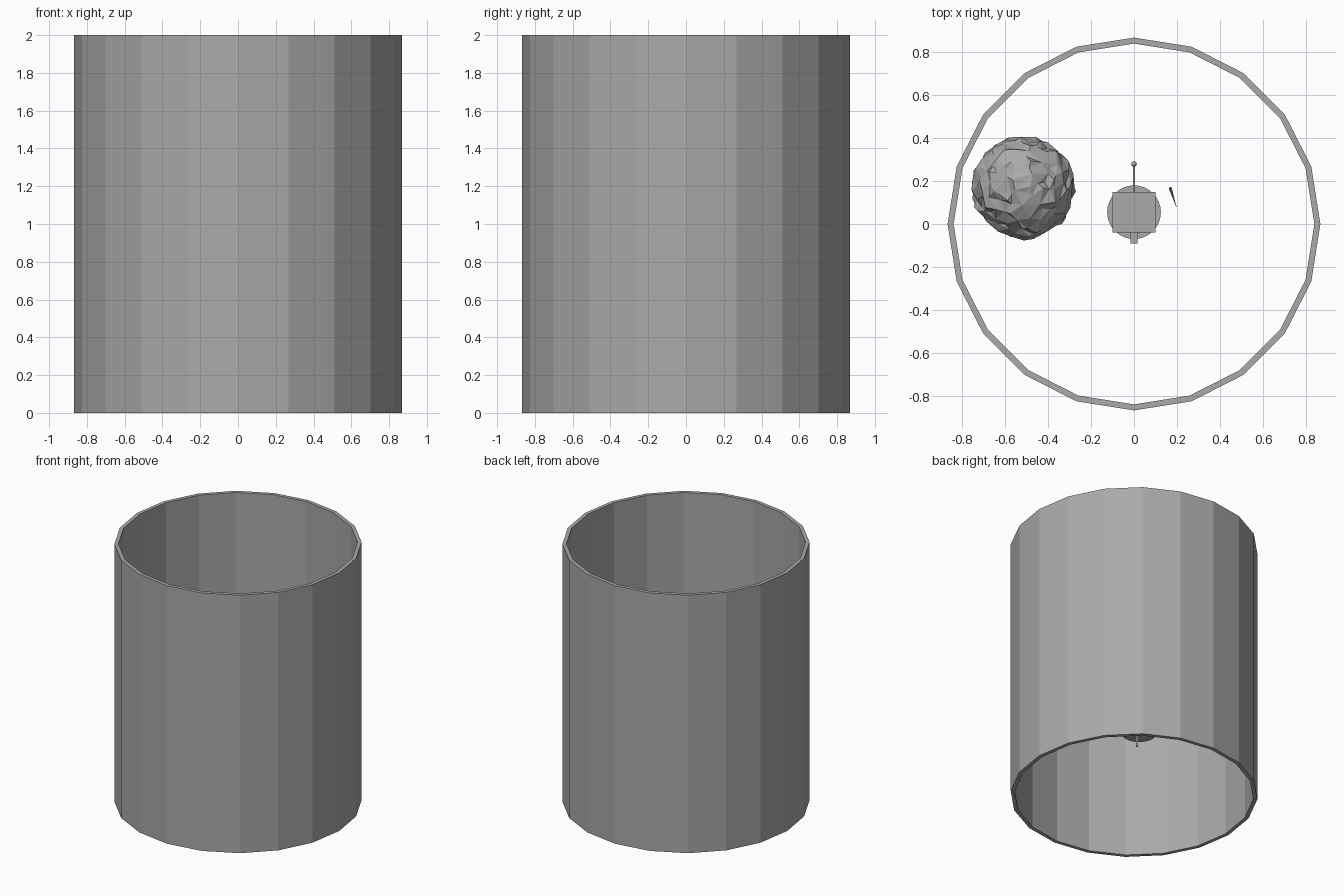
import bpy, bmesh, math
from mathutils import Matrix, Vector, noise

cube = bpy.data.objects.get("Cube")
if cube:
    bpy.data.objects.remove(cube)

grey = bpy.data.materials.new("plain_grey")
grey.use_nodes = True
grey.diffuse_color = (0.4, 0.4, 0.4, 1)
grey.node_tree.nodes["Principled BSDF"].inputs["Base Color"].default_value = (0.4, 0.4, 0.4, 1)


def add_part(name, bm):
    mesh = bpy.data.meshes.new(name)
    bmesh.ops.recalc_face_normals(bm, faces=bm.faces)
    bm.to_mesh(mesh)
    bm.free()
    mesh.materials.append(grey)
    obj = bpy.data.objects.new(name, mesh)
    bpy.context.collection.objects.link(obj)
    return obj


def box(name, low, high):
    low, high = Vector(low), Vector(high)
    bm = bmesh.new()
    bmesh.ops.create_cube(bm, size=1)
    bmesh.ops.scale(bm, vec=high - low, verts=bm.verts)
    bmesh.ops.translate(bm, vec=(low + high) / 2, verts=bm.verts)
    return add_part(name, bm)


def rod(name, start, end, r1, r2, sides=12):
    start, end = Vector(start), Vector(end)
    axis = end - start
    bm = bmesh.new()
    turn = axis.to_track_quat("Z", "Y").to_matrix().to_4x4()
    bmesh.ops.create_cone(bm, cap_ends=True, segments=sides, radius1=r1, radius2=r2,
                          depth=axis.length,
                          matrix=Matrix.Translation((start + end) / 2) @ turn)
    return add_part(name, bm)


# Open twenty-sided tube with a solid wall
SIDES, OUTER, INNER, HEIGHT = 20, 0.868, 0.84, 2.0
bm = bmesh.new()
rings = []
for radius, z in ((OUTER, 0), (OUTER, HEIGHT), (INNER, HEIGHT), (INNER, 0)):
    rings.append([bm.verts.new((radius * math.cos(math.tau * i / SIDES),
                                radius * math.sin(math.tau * i / SIDES), z))
                  for i in range(SIDES)])
for k in range(4):
    a, b = rings[k], rings[(k + 1) % 4]
    for i in range(SIDES):
        j = (i + 1) % SIDES
        bm.faces.new((a[i], a[j], b[j], b[i]))
add_part("tube_wall", bm)

# Craggy floating boulder
bm = bmesh.new()
bmesh.ops.create_icosphere(bm, subdivisions=4, radius=0.235)
for v in bm.verts:
    n = v.co.normalized()
    ledge = noise.noise(Vector((n.x * 4, n.y * 9, n.z * 5)))
    shift = noise.noise_vector(n * 6)
    v.co += n * ledge * 0.022 + shift * 0.012
bmesh.ops.translate(bm, vec=(-0.515, 0.17, 0.97), verts=bm.verts)
boulder = add_part("boulder", bm)
facets = boulder.modifiers.new("facets", "DECIMATE")
facets.ratio = 0.45

# Small boxy machine on a round base
rod("round_base", (0, 0.055, 0.48), (0, 0.055, 0.53), 0.125, 0.125, 32)
box("machine_body", (-0.1, -0.04, 0.53), (0.1, 0.15, 0.73))
box("front_nozzle", (-0.016, -0.09, 0.56), (0.016, -0.04, 0.59))
rod("hanging_pin", (0, 0.035, 0.38), (0, 0.035, 0.48), 0.007, 0.007)
rod("rear_mast", (0, 0.15, 0.63), (0, 0.275, 0.63), 0.005, 0.005)
rod("body_button", (0.07, 0.02, 0.73), (0.07, 0.02, 0.735), 0.004, 0.004)

# Ball at the end of the mast
bm = bmesh.new()
bmesh.ops.create_uvsphere(bm, u_segments=12, v_segments=8, radius=0.013,
                          matrix=Matrix.Translation((0, 0.28, 0.63)))
add_part("mast_ball", bm)

# Loose spike beside the machine
rod("loose_spike", (0.168, 0.17, 0.66), (0.197, 0.08, 0.62), 0.007, 0.001, 8)
